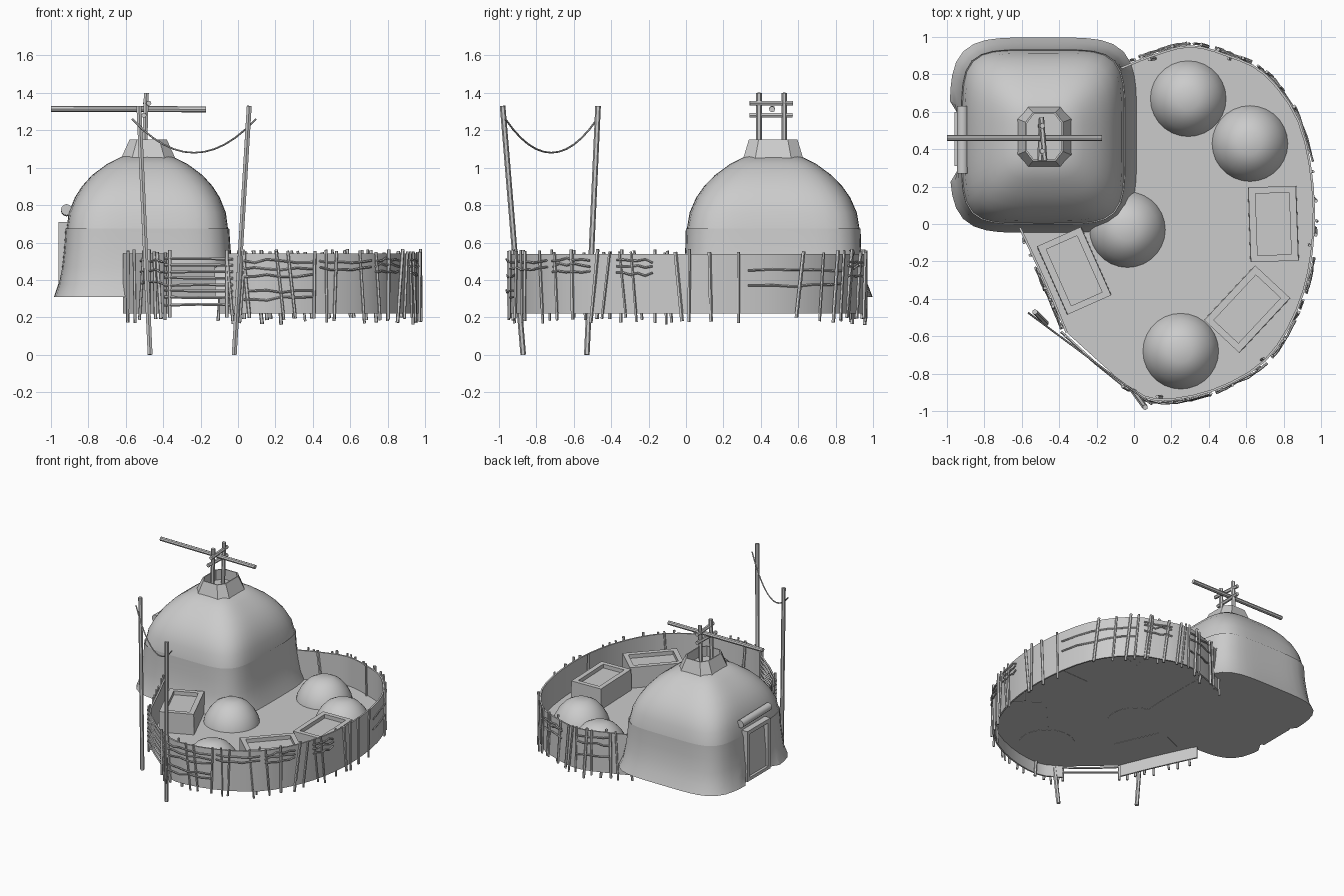
import bpy, bmesh, math, random
from mathutils import Vector as V

if "Cube" in bpy.data.objects:
    bpy.data.objects.remove(bpy.data.objects["Cube"])

random.seed(4)
FLOOR = 0.31


def make(name, verts, faces):
    me = bpy.data.meshes.new(name)
    bm = bmesh.new()
    vs = [bm.verts.new(v) for v in verts]
    for f in faces:
        bm.faces.new([vs[i] for i in f])
    bmesh.ops.recalc_face_normals(bm, faces=bm.faces)
    bm.to_mesh(me)
    bm.free()
    ob = bpy.data.objects.new(name, me)
    bpy.context.collection.objects.link(ob)
    return ob


def loft(name, rings, cap_start=True, cap_end=True):
    n = len(rings[0])
    verts = [p for r in rings for p in r]
    faces = [(k * n + i, k * n + (i + 1) % n, (k + 1) * n + (i + 1) % n, (k + 1) * n + i)
             for k in range(len(rings) - 1) for i in range(n)]
    if cap_start:
        faces.append(list(range(n))[::-1])
    if cap_end:
        faces.append([len(verts) - n + i for i in range(n)])
    return make(name, verts, faces)


def tube(name, pts, r, n=6):
    pts = [V(p) for p in pts]
    rings = []
    for i, p in enumerate(pts):
        d = (pts[min(i + 1, len(pts) - 1)] - pts[max(i - 1, 0)]).normalized()
        a = d.cross(V((0, 0, 1)) if abs(d.z) < 0.8 else V((1, 0, 0))).normalized()
        b = d.cross(a)
        rings.append([p + (a * math.cos(t) + b * math.sin(t)) * r
                      for t in (2 * math.pi * k / n for k in range(n))])
    return loft(name, rings)


def box(name, lo, hi):
    return loft(name, [[(lo[0], lo[1], z), (hi[0], lo[1], z), (hi[0], hi[1], z), (lo[0], hi[1], z)]
                       for z in (lo[2], hi[2])])


# Domed hut: rounded-square rings with a flaring skirt, flattened at the doorway
def square_ring(z, hx, hy, e, cy, n=56):
    out = []
    for i in range(n):
        t = 2 * math.pi * i / n
        c, s = math.cos(t), math.sin(t)
        k = (abs(c) ** e + abs(s) ** e) ** (-1 / e)
        x, y = -0.485 + hx * c * k, cy + hy * s * k
        if abs(y - 0.45) < 0.16 and x < -0.94:
            x = -0.94
        out.append((x, y, z))
    return out


skirt = [(.31, .5, .522, 4.5, .475), (.38, .476, .498, 4.5, .472), (.47, .456, .48, 5, .468),
         (.57, .445, .47, 5, .466), (.675, .438, .467, 5, .466)]
roof = [(.67, .432, .462, 5, .466), (.76, .42, .447, 4.6, .466), (.84, .388, .412, 4.2, .466),
        (.9, .35, .37, 4, .466), (.96, .296, .312, 3.8, .466), (1.02, .215, .23, 3.8, .466),
        (1.06, .135, .15, 4, .466)]
loft("hut_dome", [square_ring(*r) for r in skirt + roof])


# Smoke hole collar
def chamfer_ring(z, hx, hy):
    c = 0.4
    pts = [(1, -1 + c), (1, 1 - c), (1 - c, 1), (c - 1, 1), (-1, 1 - c), (-1, c - 1), (c - 1, -1), (1 - c, -1)]
    return [(-.48 + hx * a, .466 + hy * b, z) for a, b in pts]


loft("smoke_collar", [chamfer_ring(*r) for r in
     [(1.05, .145, .16), (1.15, .1, .13), (1.15, .092, .122), (1.07, .092, .122)]])

# Roof frame of crossed poles
for y in (.39, .525):
    tube("roof_post", [(-.5, y, 1.06), (-.49, y, 1.4)], .015)
for z in (1.28, 1.345):
    tube("roof_crossbar", [(-.495 + (z - 1.3) * .4, .34, z), (-.495, .57, z)], .014)
tube("roof_long_pole", [(-1, .46, 1.315), (-.17, .46, 1.312)], .016, 8)

# Doorway and rolled door cover
for y in (.31, .57):
    box("door_jamb", (-.96, y, FLOOR), (-.89, y + .03, .71))
box("door_lintel", (-.96, .31, .68), (-.88, .6, .71))
box("door_sill", (-.96, .31, FLOOR), (-.9, .6, .335))
tube("door_roll", [(-.917, .27, .775), (-.917, .63, .77)], .03, 12)


# Yard wall: smoothed plan curves with a gap for the gate
def smooth(pts, sub=3):
    p = [V(q) for q in pts]
    p = [2 * p[0] - p[1]] + p + [2 * p[-1] - p[-2]]
    out = []
    for i in range(1, len(p) - 2):
        a, b, c, d = p[i - 1:i + 3]
        for k in range(sub):
            t = k / sub
            out.append(.5 * (2 * b + (c - a) * t + (2 * a - 5 * b + 4 * c - d) * t * t
                             + (3 * b - a - 3 * c + d) * t ** 3))
    return out + [p[-2]]


main = smooth([(-.05, -.86), (.12, -.94), (.42, -.89), (.7, -.73), (.87, -.46), (.95, -.15), (.955, .2),
               (.88, .55), (.7, .8), (.5, .9), (.3, .95), (.1, .9), (-.1, .82)])
west = smooth([(-.61, -.02), (-.47, -.32), (-.36, -.58)])


def normal(path, i):
    d = path[min(i + 1, len(path) - 1)] - path[max(i - 1, 0)]
    return V((d.y, -d.x)).normalized()


def at(path, u):
    f = u * (len(path) - 1)
    i = min(int(f), len(path) - 2)
    return path[i].lerp(path[i + 1], f - i), normal(path, i)


for name, path in (("yard_wall", main), ("west_wall", west)):
    sgn = 1 if path is main else -1
    rings = []
    for i, p in enumerate(path):
        o, q = p + normal(path, i) * .006 * sgn, p - normal(path, i) * .006 * sgn
        rings.append([(*o, .22), (*o, .54), (*q, .54), (*q, .22)])
    loft(name, rings)

# Yard floor
outline = main + [V((-.4, .6)), *west]
make("yard_floor", [(*p, FLOOR + .002) for p in outline], [range(len(outline))])


# Fence stakes and woven rails
def stake(path, u, side):
    p, n = at(path, u)
    t = V((-n.y, n.x)) * random.uniform(-.025, .025)
    o = p + n * .014 * side
    tube("fence_stake", [(*(o - t + n * random.uniform(-.008, .008)), random.uniform(.16, .2)),
                         (*(o + t), random.uniform(.545, .565))], random.uniform(.007, .011), 5)


def rail(path, u0, u1, z, side=1):
    pts = []
    for k in range(6):
        p, n = at(path, u0 + (u1 - u0) * k / 5)
        pts.append((*(p + n * (.014 + random.uniform(-.006, .008)) * side), z + random.uniform(-.01, .01)))
    tube("fence_rail", pts, .006, 5)


for k in range(42):
    u = (k + random.uniform(.1, .9)) / 42
    if not (.52 < u < .58):
        stake(main, u, -1 if k % 7 == 3 else 1)
for k in range(7):
    stake(west, (k + random.uniform(.2, .8)) / 7, 1)
for u0, u1, zs in ((.05, .16, (.3, .34, .42, .46, .5)), (.17, .25, (.46, .5)), (.26, .32, (.44, .48, .51)),
                   (.36, .41, (.43, .47, .5)), (.53, .68, (.37, .45)), (.7, .78, (.42, .47, .5)),
                   (.84, .94, (.35, .45, .5))):
    for z in zs:
        rail(main, u0, u1, z)
for z in (.38, .45, .5):
    rail(west, .35, .95, z, 1)

# Gate of stacked sticks with two tall posts and a hanging rope
for k in range(8):
    z = .27 + k * .035
    tube("gate_stick", [(-.39, -.575, z + random.uniform(-.006, .006)), (-.21, -.74, z),
                        (-.03, -.885, z + random.uniform(-.006, .006))], .008, 5)
for x, y in ((-.365, -.6), (-.06, -.87)):
    tube("gate_upright", [(x, y, .2), (x, y, .56)], .01, 5)
tube("gate_post_left", [(-.47, -.53, 0), (-.53, -.47, 1.33)], .015)
tube("gate_post_right", [(-.02, -.87, 0), (.06, -.98, 1.33)], .015)
rope = []
for k in range(13):
    t = k / 12
    rope.append((-.565 + .66 * t, -.475 - .49 * t, 1.26 - .18 * (1 - (2 * t - 1) ** 2)))
tube("gate_rope", rope, .005)

# Earth mounds
for x, y in ((.29, .67), (.62, .43), (-.035, -.03), (.25, -.68)):
    loft("mound", [[(x + r * math.cos(a), y + r * math.sin(a), FLOOR + z)
                    for a in (2 * math.pi * i / 28 for i in range(28))]
                   for r, z in ((.203, 0), (.195, .035), (.165, .09), (.12, .14), (.06, .172))])

# Planter boxes with a recessed top
for x, y, ang in ((.745, 0, 92), (.605, -.455, 47), (-.32, -.25, -66)):
    c, s = math.cos(math.radians(ang)), math.sin(math.radians(ang))
    loft("planter_box", [[(x + c * l * a - s * w * b, y + s * l * a + c * w * b, FLOOR + z)
                          for a, b in ((1, 1), (-1, 1), (-1, -1), (1, -1))]
                         for l, w, z in ((.2, .13, 0), (.2, .127, .165), (.165, .09, .165), (.165, .09, .135))])

# Smooth shading with sharp edges
bpy.ops.object.select_all(action='SELECT')
bpy.context.view_layer.objects.active = bpy.context.selected_objects[0]
bpy.ops.object.shade_smooth_by_angle(angle=math.radians(32))
